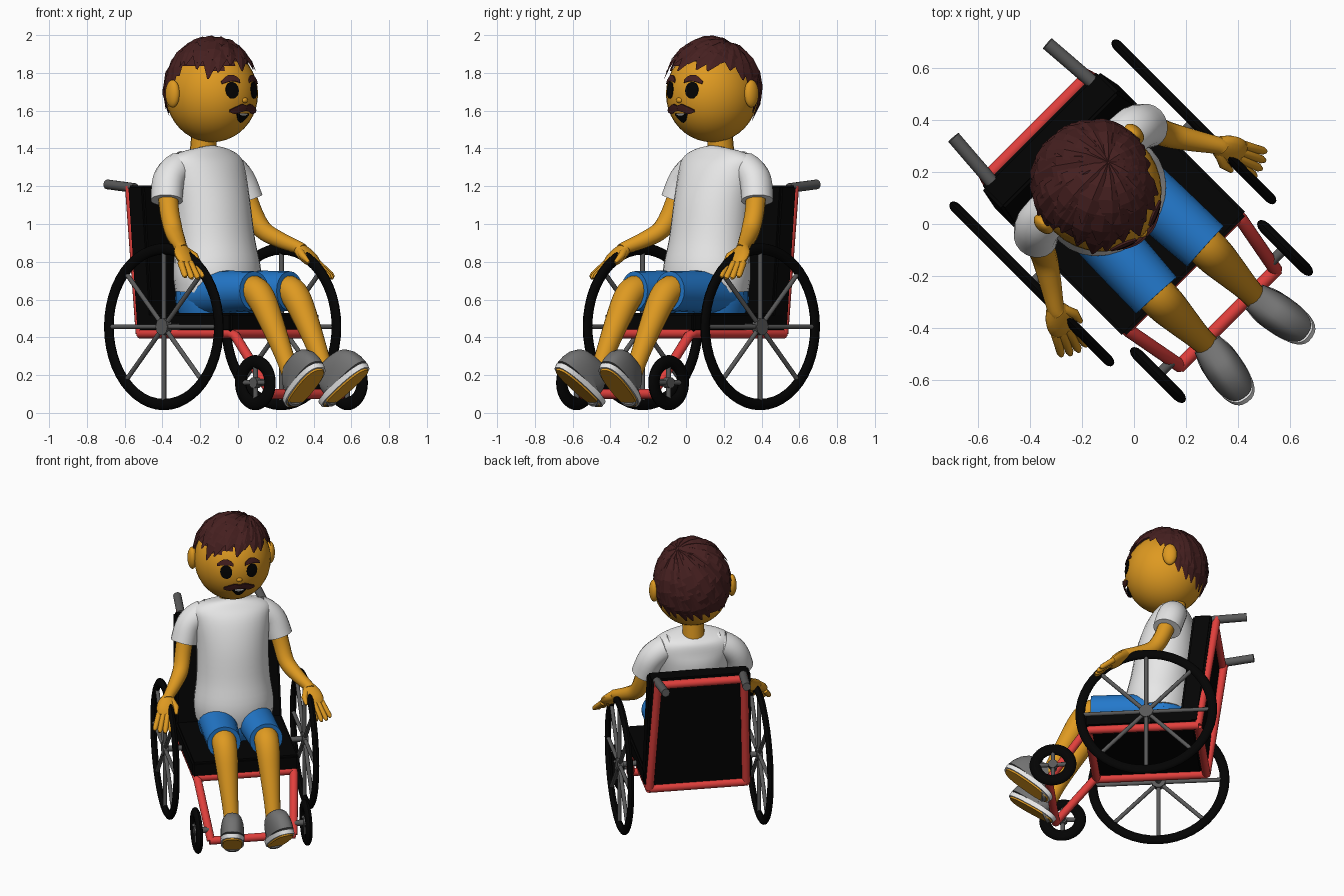
import bpy, bmesh, math, random
from mathutils import Matrix, Vector

random.seed(4)
cube = bpy.data.objects.get("Cube")
if cube:
    bpy.data.objects.remove(cube)

TURN = Matrix.Rotation(math.radians(45), 4, 'Z')   # whole figure sits diagonally


def material(name, *rgb):
    m = bpy.data.materials.new(name)
    m.use_nodes = True
    m.diffuse_color = (*rgb, 1)
    m.node_tree.nodes["Principled BSDF"].inputs["Base Color"].default_value = (*rgb, 1)
    return m


SKIN = material("skin", .73, .32, .015)
HAIR = material("dark brown hair", .06, .014, .014)
WHITE = material("white cloth", .8, .8, .8)
BLUE = material("blue shorts", .017, .19, .6)
RED = material("red frame", .75, .05, .045)
BLACK = material("black", .001, .001, .001)
METAL = material("grey metal", .1, .1, .1)
SHOE = material("shoe grey", .17, .17, .17)


def make(name, bm, mat, smooth=True, crease=40):
    """Turn a bmesh into a finished object, keeping steep edges sharp."""
    bmesh.ops.recalc_face_normals(bm, faces=bm.faces)
    for f in bm.faces:
        f.smooth = smooth
    for e in bm.edges:
        e.smooth = len(e.link_faces) != 2 or e.calc_face_angle(0) < math.radians(crease)
    bm.transform(TURN)
    mesh = bpy.data.meshes.new(name)
    bm.to_mesh(mesh)
    bm.free()
    mesh.materials.append(mat)
    bpy.context.scene.collection.objects.link(bpy.data.objects.new(name, mesh))


def resample(rows, steps):
    """Smooth curve through rows of numbers."""
    out, last = [], len(rows) - 1
    for i in range(last):
        p = [rows[min(max(i + k, 0), last)] for k in (-1, 0, 1, 2)]
        for s in range(steps):
            t = s / steps
            out.append([b + t / 2 * (c - a + t * (2*a - 5*b + 4*c - d + t * (3*(b - c) + d - a)))
                        for a, b, c, d in zip(*p)])
    return out + [rows[-1]]


def tube(bm, rows, steps=1, segs=14, closed=False, power=1):
    """Skin a tube; each row is x, y, z, half width, half depth. Low power squares the section."""
    rows = [tuple(r) if len(r) == 5 else (*r, r[3]) for r in rows]
    rows = resample(rows, steps) if steps > 1 else rows
    n, rings = len(rows), []
    pts = [Vector(r[:3]) for r in rows]
    angles = [math.tau * k / segs for k in range(segs)]
    outline = [[math.copysign(abs(c) ** power, c) for c in (math.cos(q), math.sin(q))] for q in angles]
    for i, r in enumerate(rows):
        a, b = (i - 1) % n if closed else max(i - 1, 0), (i + 1) % n if closed else min(i + 1, n - 1)
        t = (pts[b] - pts[a]).normalized()
        ref = Vector((0, 1, 0)) if abs(t.x) > .95 else Vector((1, 0, 0))
        side = (ref - t * t.dot(ref)).normalized()
        up = t.cross(side)
        rings.append([bm.verts.new(pts[i] + side * r[3] * c + up * r[4] * s) for c, s in outline])
    for i in range(n if closed else n - 1):
        a, b = rings[i], rings[(i + 1) % n]
        for k in range(segs):
            j = (k + 1) % segs
            bm.faces.new((a[k], a[j], b[j], b[k]))
    if not closed:
        bm.faces.new(rings[0])
        bm.faces.new(rings[-1])


def part(name, mat, *paths, steps=1, segs=14, matrix=Matrix(), power=1):
    bm = bmesh.new()
    for rows in paths:
        tube(bm, rows, steps, segs, power=power)
    bm.transform(matrix)
    make(name, bm, mat)


def ball(name, mat, centre, size):
    bm = bmesh.new()
    bmesh.ops.create_uvsphere(bm, u_segments=32, v_segments=20, radius=1)
    bm.transform(Matrix.Translation(centre) @ Matrix.Diagonal((*size, 1)))
    make(name, bm, mat)


def cushion(name, centre, size, lean=0, taper=0):
    bm = bmesh.new()
    bmesh.ops.create_cube(bm, size=1)
    for v in bm.verts:
        if v.co.z > 0:
            v.co.x *= 1 - taper
            v.co.y += lean / size[1]
    bm.transform(Matrix.Translation(centre) @ Matrix.Diagonal((*size, 1)))
    bmesh.ops.bevel(bm, geom=bm.edges[:], offset=.012, segments=2, affect='EDGES')
    make(name, bm, BLACK)


def mirror(rows, s):
    return [(s * r[0], *r[1:]) for r in rows]


def wheel(name, x, y, z, radius, thick, width, spokes, spoke_r, hub_r, inner):
    circle = [math.tau * k / 48 for k in range(48)]
    bm = bmesh.new()
    tube(bm, [(x, y + radius * math.cos(q), z + radius * math.sin(q), width, thick) for q in circle], segs=12, closed=True)
    make(name + "_tyre", bm, BLACK)
    rods = []
    for k in range(spokes):
        q = math.tau * k / spokes
        rods.append([(x, y, z, spoke_r), (x, y + radius * math.cos(q), z + radius * math.sin(q), spoke_r)])
    out = math.copysign(.018, x)
    rods.append([(x - out, y, z, hub_r), (x + out, y, z, hub_r)])
    rods.append([(inner, y, z, spoke_r * 1.4), (x, y, z, spoke_r * 1.4)])
    part(name + "_spokes", METAL, *rods, segs=10)


# Wheelchair
cushion("seat", (0, .06, .48), (.67, .68, .1))
cushion("backrest", (0, .37, .82), (.67, .12, .77), lean=.085, taper=.05)
P = .026
for s, side in ((-1, "right"), (1, "left")):
    wheel(side + "_big_wheel", s * .44, .115, .456, .412, .03, .02, 8, .013, .045, s * .3)
    wheel(side + "_caster", s * .345, -.475, .16, .11, .036, .022, 4, .014, .03, s * .27)
    part(side + "_frame", RED, mirror([(.27, .54, 1.2, P), (.305, .425, .42, P)], s),
         mirror([(.305, .43, .42, P), (.305, -.25, .42, P), (.303, -.28, .41, P), (.26, -.51, .1, P)], s))
    part(side + "_push_handle", METAL, mirror([(.272, .5, 1.19, .026), (.255, .725, 1.21, .026)], s))
part("cross_bars", RED, [(-.27, .525, 1.17, P), (.27, .525, 1.17, P)], [(-.305, .425, .42, P), (.305, .425, .42, P)],
     [(-.3, -.26, .42, P), (.3, -.26, .42, P)], [(-.27, -.51, .1, P), (.27, -.51, .1, P)])

# Clothed body
part("shirt", WHITE, [(0, .155, .64, .24, .205), (0, .155, .74, .25, .215), (0, .175, .9, .23, .2),
                      (0, .2, 1.1, .225, .188), (0, .23, 1.25, .24, .165), (0, .25, 1.33, .25, .13),
                      (0, .26, 1.375, .19, .105), (0, .265, 1.395, .08, .08)], steps=4, segs=28)
part("shorts_seat", BLUE, [(0, .17, .53, .21, .18), (0, .17, .6, .225, .2), (0, .17, .69, .22, .19)], steps=3, segs=24)
part("neck", SKIN, [(0, .265, 1.36, .07), (0, .25, 1.5, .068)])

for s, side in ((-1, "right"), (1, "left")):
    part(side + "_sleeve", WHITE, mirror([(.1, .258, 1.3, .07, .07), (.18, .262, 1.3, .08, .085),
         (.262, .256, 1.235, .082, .09), (.302, .232, 1.125, .082, .088)], s), steps=4, segs=20)
    part(side + "_arm", SKIN, mirror([(.28, .25, 1.22, .055), (.31, .205, 1.07, .052), (.335, .15, .97, .05),
         (.385, .07, .915, .043), (.44, -.013, .875, .034), (.447, -.03, .865, .034)], s), steps=4)
    # Hand with four fingers and a thumb
    along, across = Vector((.28, -.7, -.65)), Vector((-.92, -.39, 0))
    wrist, knuckle = Vector((.44, -.01, .875)), Vector((.475, -.1, .795))
    fingers = []
    for k in (-1.5, -.5, .5, 1.5):
        root = knuckle + across * k * .027
        tip = root + (along + across * k * .06) * (.135 - .012 * abs(k))
        fingers.append(mirror([(*root, .018), (*root.lerp(tip, .85), .016), (*tip, .008)], s))
    thumb = [(*(wrist + along * a + across * b), r) for a, b, r in ((.02, .02, .02), (.07, .06, .019), (.12, .07, .009))]
    palm = [(*(wrist + along * a), w, d) for a, w, d in ((0, .035, .032), (.05, .058, .032), (.1, .06, .028), (.135, .045, .017))]
    part(side + "_fingers", SKIN, *fingers, mirror(thumb, s), segs=10)
    part(side + "_palm", SKIN, mirror(palm, s), steps=3)

    # Legs
    part(side + "_shorts_leg", BLUE, mirror([(.11, .2, .63, .115), (.12, 0, .64, .113), (.133, -.255, .645, .105)], s),
         steps=3, segs=20)
    part(side + "_leg", SKIN, mirror([(.13, -.15, .65, .075), (.133, -.25, .65, .077), (.133, -.315, .595, .075),
         (.133, -.39, .47, .064), (.132, -.48, .3, .05), (.13, -.54, .17, .046)], s), steps=4, segs=18)
    place = (Matrix.Translation((s * .152, -.66, .128)) @ Matrix.Rotation(math.radians(s * 10), 4, 'Z')
             @ Matrix.Rotation(math.radians(-37), 4, 'X') @ Matrix.Rotation(math.pi, 4, 'Z'))
    layers = (("sole", SKIN, [(0, 0, 0, .06, .162), (0, 0, .014, .064, .166)]),
              ("shoe_rim", WHITE, [(0, 0, .01, .072, .175), (0, 0, .038, .075, .178)]),
              ("shoe", SHOE, [(0, 0, .037, .074, .177), (0, -.005, .07, .074, .168), (0, -.03, .1, .068, .13),
                              (0, -.07, .135, .058, .078)]))
    for name, mat, rows in layers:
        part(side + "_" + name, mat, rows, segs=32, matrix=place, steps=3 if mat is SHOE else 1, power=.78)

# Head
HC, HR = Vector((0, .195, 1.688)), Vector((.238, .25, .255))
ball("head", SKIN, HC, HR)
for s, side in ((-1, "right"), (1, "left")):
    ball(side + "_ear", SKIN, (s * .245, .245, 1.69), (.03, .045, .073))
ball("nose", SKIN, (0, -.052, 1.655), (.018, .012, .014))


def face_patch(name, mat, rows, raise_by):
    """Plate that hugs the face; each row is x, z, half height."""
    bm, grid = bmesh.new(), []
    for x, z, h in resample(rows, 4):
        column = []
        for j in range(5):
            zz = z + h * (j / 2 - 1)
            bend = max(0, 1 - (x / HR.x) ** 2 - ((zz - HC.z) / HR.z) ** 2)
            column.append(bm.verts.new((x, HC.y - HR.y * math.sqrt(bend) - raise_by, zz)))
        grid.append(column)
    for a, b in zip(grid, grid[1:]):
        for j in range(4):
            bm.faces.new((a[j], a[j + 1], b[j + 1], b[j]))
    bmesh.ops.recalc_face_normals(bm, faces=bm.faces)
    bmesh.ops.solidify(bm, geom=bm.faces[:], thickness=.008)
    make(name, bm, mat)


for s, side in ((-1, "right"), (1, "left")):
    oval = [math.pi * k / 8 for k in range(9)]
    face_patch(side + "_eye", BLACK, [(s * .082 - .035 * math.cos(q), 1.708, .043 * math.sin(q) + .001) for q in oval], .004)
    face_patch(side + "_eyebrow", HAIR, [(s * .037, 1.758, .009), (s * .065, 1.772, .016), (s * .1, 1.77, .016),
                                         (s * .135, 1.75, .008)], .01)
    face_patch(side + "_moustache", HAIR, [(0, 1.614, .012), (s * .03, 1.615, .02), (s * .062, 1.604, .019),
                                           (s * .095, 1.6, .006)], .014)
face_patch("mouth", BLACK, [(-.042, 1.583, .003), (-.02, 1.568, .018), (0, 1.563, .023), (.02, 1.568, .018),
                            (.042, 1.583, .003)], .004)
face_patch("teeth", WHITE, [(-.026, 1.583, .002), (0, 1.581, .004), (.026, 1.583, .002)], .007)

# Hair: a close cap plus overlapping swept locks
CAP_C, CAP_R = Vector((0, .202, 1.7)), Vector((.247, .253, .272))


def hairline(azimuth):
    t = min(max((abs(azimuth) - 70) / 65, 0), 1)
    parting = 11 * math.exp(-((azimuth + 42) / 28) ** 2)      # fringe hangs lower on one side
    return 32 - parting - 60 * t * t * (3 - 2 * t)


def direction(azimuth, elevation):
    a, e = math.radians(azimuth), math.radians(elevation)
    return Vector((math.cos(e) * math.sin(a), -math.cos(e) * math.cos(a), math.sin(e)))


scalp = Matrix.Translation(CAP_C) @ Matrix.Diagonal((*CAP_R, 1))
bm = bmesh.new()
bmesh.ops.create_uvsphere(bm, u_segments=40, v_segments=30, radius=1)
low = [v for v in bm.verts
       if math.degrees(math.asin(max(-1, min(1, v.co.z)))) < hairline(math.degrees(math.atan2(v.co.x, -v.co.y)))]
bmesh.ops.delete(bm, geom=low, context='VERTS')
bm.transform(scalp)
make("hair_cap", bm, HAIR)

bm = bmesh.new()
crown = direction(110, 66)
for count, lift, reach in ((24, 1, 0), (15, 1.015, 14), (9, 1.03, 28)):
    for k in range(count):
        azimuth = -180 + 360 * (k + random.uniform(-.2, .2)) / count
        end = direction(azimuth - 6, hairline(azimuth) + reach + random.uniform(-10, 3))
        across = crown.cross(end).normalized()
        overhang = .07 * max(0, math.cos(math.radians(azimuth + 20)))
        rings = []
        for i, width in enumerate((.04, .12, .19, .21, .17, .02)):
            d = crown.slerp(end, i / 5) * (lift + overhang * (i / 5) ** 2)
            ridge = d * (1 + .055 * math.sin(.3 + i * .55))
            rings.append([bm.verts.new(p) for p in (d - across * width, ridge, d + across * width * .8)])
        for a, b in zip(rings, rings[1:]):
            for j in (0, 1, 2):
                bm.faces.new((a[j], a[j - 2], b[j - 2], b[j]))
        bm.faces.new(rings[-1])
bm.transform(scalp)
make("hair_locks", bm, HAIR, smooth=False)
